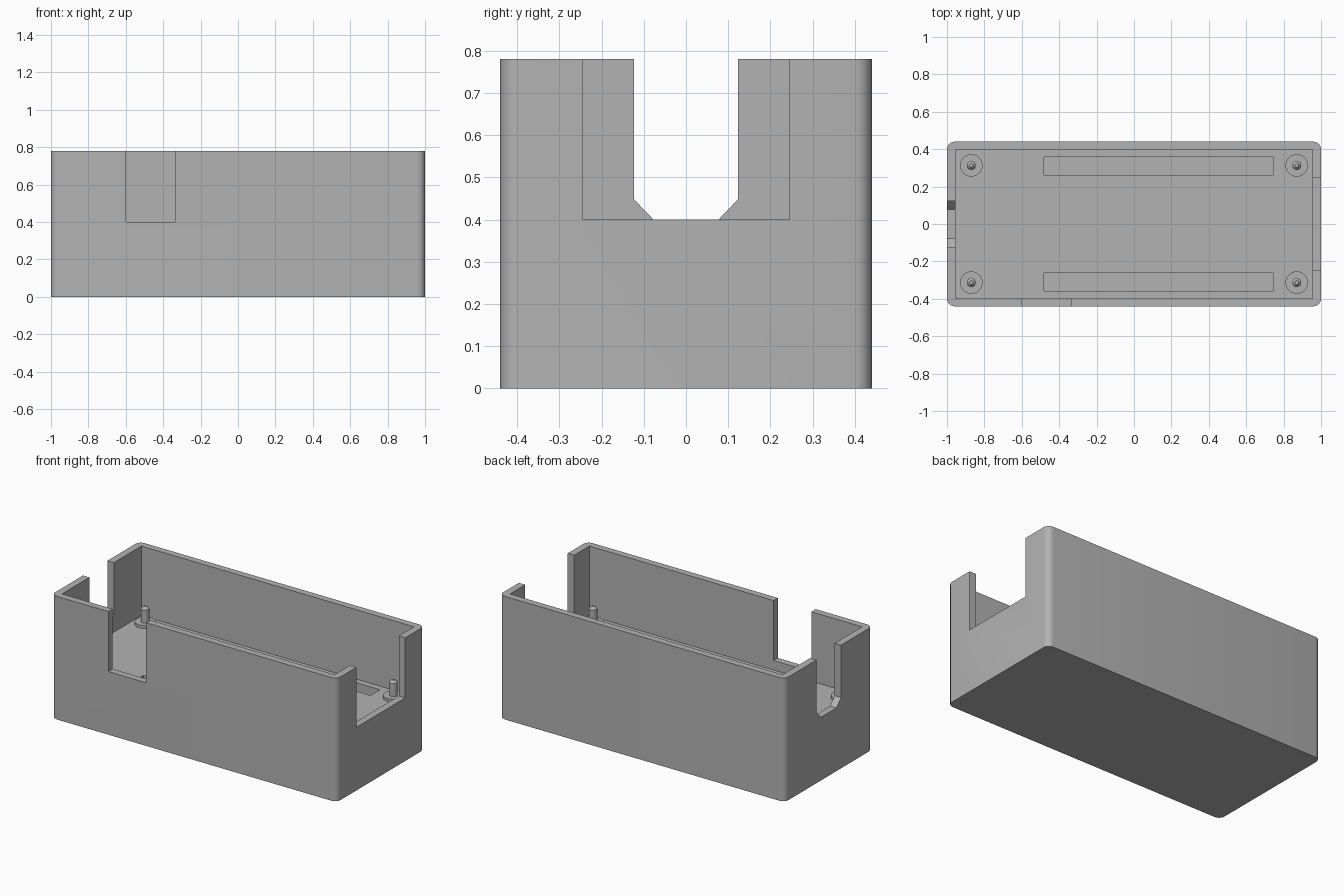
import bpy, bmesh, math

cube = bpy.data.objects.get("Cube")
if cube:
    bpy.data.objects.remove(cube, do_unlink=True)

GREY = (0.45, 0.45, 0.45, 1)
mat = bpy.data.materials.new("grey plastic")
mat.use_nodes = True
mat.diffuse_color = GREY
mat.node_tree.nodes["Principled BSDF"].inputs["Base Color"].default_value = GREY

HX, HY, TOP = 1.0, 0.44, 0.78      # outer half sizes and height
IX, IY, FLOOR = 0.955, 0.397, 0.34  # cavity half sizes and floor level
SILL = 0.40


def prism(name, points, vec):
    """Extrude a closed 3D outline along vec."""
    bm = bmesh.new()
    face = bm.faces.new([bm.verts.new(p) for p in points])
    new = bmesh.ops.extrude_face_region(bm, geom=[face])["geom"]
    bmesh.ops.translate(bm, vec=vec, verts=[g for g in new if isinstance(g, bmesh.types.BMVert)])
    bmesh.ops.recalc_face_normals(bm, faces=bm.faces)
    return finish(name, bm)


def finish(name, bm):
    mesh = bpy.data.meshes.new(name)
    bm.to_mesh(mesh)
    bm.free()
    mesh.materials.append(mat)
    obj = bpy.data.objects.new(name, mesh)
    bpy.context.collection.objects.link(obj)
    return obj


def box(name, x0, x1, y0, y1, z0, z1):
    return prism(name, [(x0, y0, z0), (x1, y0, z0), (x1, y1, z0), (x0, y1, z0)], (0, 0, z1 - z0))


def smooth(obj):
    bpy.ops.object.select_all(action="DESELECT")
    obj.select_set(True)
    bpy.context.view_layer.objects.active = obj
    bpy.ops.object.shade_smooth_by_angle(angle=math.radians(30))


def cut(obj, cutter):
    mod = obj.modifiers.new("cut", "BOOLEAN")
    mod.operation = "DIFFERENCE"
    mod.solver = "EXACT"
    mod.object = cutter
    bpy.context.view_layer.objects.active = obj
    bpy.ops.object.modifier_apply(modifier=mod.name)
    bpy.data.objects.remove(cutter, do_unlink=True)


# Case body with rounded upright corners
R, STEPS = 0.04, 6
outline = []
for q, (sx, sy) in enumerate([(1, 1), (-1, 1), (-1, -1), (1, -1)]):
    for i in range(STEPS + 1):
        a = math.pi / 2 * (q + i / STEPS)
        outline.append((sx * (HX - R) + R * math.cos(a), sy * (HY - R) + R * math.sin(a), 0))
case = prism("case_body", outline, (0, 0, TOP))

# Cavity, front opening and wide right-hand end opening
cut(case, box("cavity", -IX, IX, -IY, IY, FLOOR, 1))
cut(case, box("front_opening", -0.6, -0.335, -0.6, -0.3, SILL, 1))
cut(case, box("wide_end_opening", 0.9, 1.1, -0.245, 0.245, SILL, 1))

# Narrow end opening with chamfered lower corners
half = [(0.123, 1), (0.123, 0.448), (0.077, SILL)]
profile = half + [(-y, z) for y, z in reversed(half)]
cut(case, prism("narrow_end_opening", [(-1.1, y, z) for y, z in profile], (0.2, 0, 0)))

# Long floor grooves
for s in (1, -1):
    y = s * 0.31
    cut(case, box("groove", -0.48, 0.745, y - 0.048, y + 0.048, FLOOR - 0.1, 0.5))
smooth(case)


def lathe(name, profile, x, y, sides=32):
    """Revolve (radius, z) points around an upright axis at x, y."""
    bm = bmesh.new()
    rings = []
    for r, z in profile:
        rings.append([bm.verts.new((x + r * math.cos(2 * math.pi * i / sides),
                                    y + r * math.sin(2 * math.pi * i / sides), z))
                      for i in range(sides)])
    for lo, hi in zip(rings, rings[1:]):
        for i in range(sides):
            j = (i + 1) % sides
            bm.faces.new((lo[i], lo[j], hi[j], hi[i]))
    bm.faces.new(rings[0])
    bm.faces.new(rings[-1])
    bmesh.ops.recalc_face_normals(bm, faces=bm.faces)
    smooth(finish(name, bm))


# Mounting posts: a flat collar and a pin with a tapered tip
post = [(0.06, FLOOR - 0.01), (0.06, FLOOR + 0.018), (0.024, FLOOR + 0.018),
        (0.024, 0.44), (0.01, 0.455)]
for sx, side in ((1, "left"), (-1, "right")):
    for sy, end in ((1, "back"), (-1, "front")):
        lathe(f"{end}_{side}_post", post, sx * 0.87, sy * 0.313)
